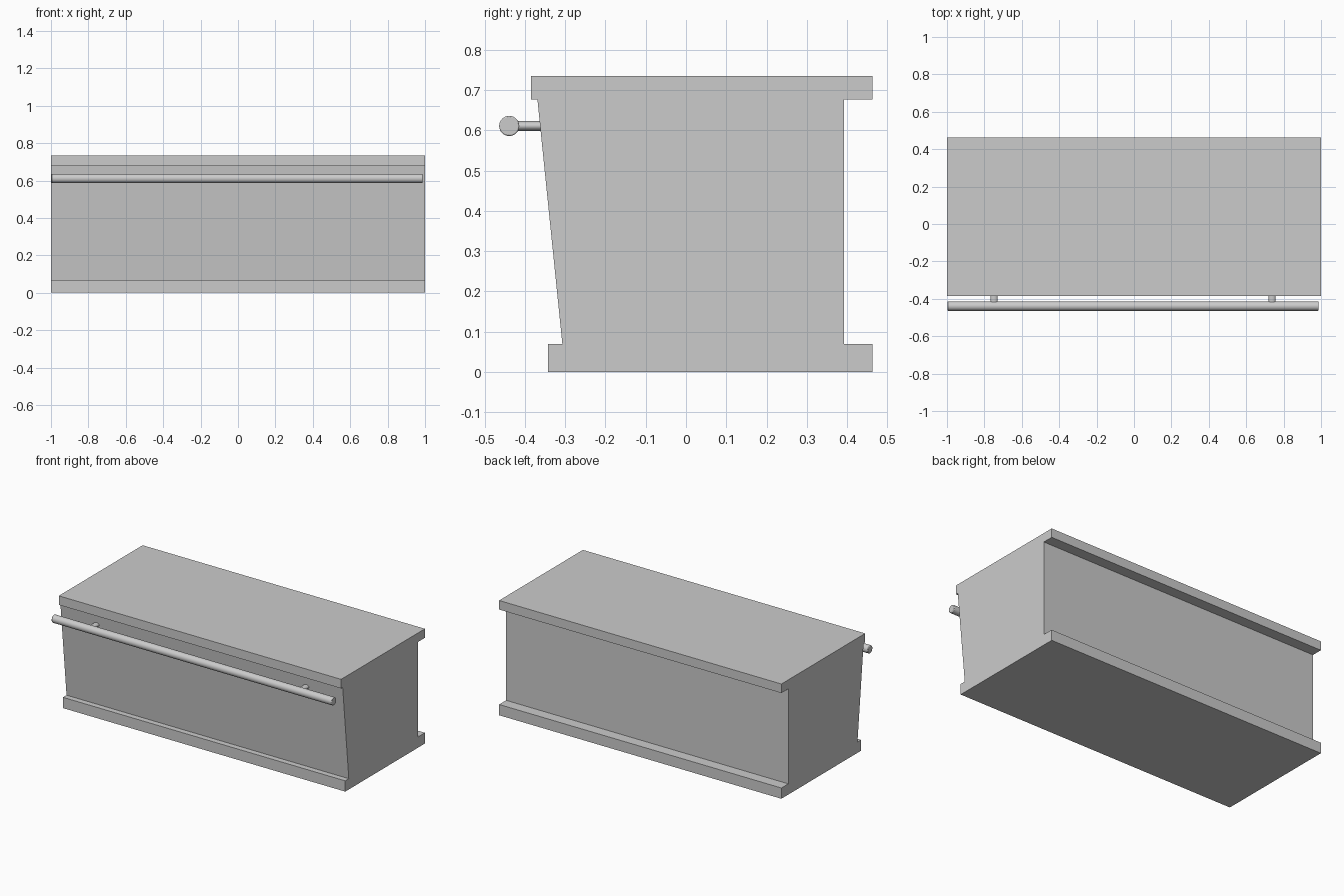
import bpy, bmesh, math
from mathutils import Matrix

if "Cube" in bpy.data.objects:
    bpy.data.objects.remove(bpy.data.objects["Cube"])


def make_object(name, bm):
    bmesh.ops.recalc_face_normals(bm, faces=bm.faces[:])
    mesh = bpy.data.meshes.new(name)
    bm.to_mesh(mesh)
    bm.free()
    obj = bpy.data.objects.new(name, mesh)
    bpy.context.collection.objects.link(obj)
    return obj


def extrude_profile(name, profile, half_width):
    """Extrude a closed (y, z) outline along x."""
    bm = bmesh.new()
    face = bm.faces.new([bm.verts.new((-half_width, y, z)) for y, z in profile])
    new = bmesh.ops.extrude_face_region(bm, geom=[face])["geom"]
    verts = [v for v in new if isinstance(v, bmesh.types.BMVert)]
    bmesh.ops.translate(bm, verts=verts, vec=(2 * half_width, 0, 0))
    return make_object(name, bm)


def cylinder(name, radius, length, axis, location, scale=(1, 1, 1), sides=32):
    """Smooth round bar along x or y."""
    turn = Matrix.Rotation(math.pi / 2, 4, "Y" if axis == "X" else "X")
    bm = bmesh.new()
    bmesh.ops.create_cone(bm, cap_ends=True, segments=sides, radius1=radius,
                          radius2=radius, depth=length, matrix=turn)
    bmesh.ops.scale(bm, verts=bm.verts[:], vec=scale)
    obj = make_object(name, bm)
    obj.location = location
    bpy.ops.object.select_all(action="DESELECT")
    obj.select_set(True)
    bpy.context.view_layer.objects.active = obj
    bpy.ops.object.shade_smooth_by_angle(angle=math.radians(40))
    return obj


# Counter: plinth, sloping front, straight back and overhanging top
extrude_profile("counter_body", [
    (-0.343, 0), (0.463, 0), (0.463, 0.069), (0.393, 0.069),
    (0.393, 0.677), (0.463, 0.677), (0.463, 0.735), (-0.385, 0.735),
    (-0.385, 0.677), (-0.369, 0.677), (-0.307, 0.069), (-0.343, 0.069),
], 1.0)

# Front rail with softened ends
RAIL_X, RAIL_Y, RAIL_Z = -0.005, -0.439, 0.611
rail = cylinder("front_rail", 0.025, 1.984, "X", (RAIL_X, RAIL_Y, RAIL_Z))
bevel = rail.modifiers.new("soft_ends", "BEVEL")
bevel.width = 0.003
bevel.segments = 2
bevel.limit_method = "ANGLE"
bevel.angle_limit = math.radians(40)

# Oval brackets joining the rail to the sloping front
for side, sign in (("left", -1), ("right", 1)):
    cylinder(f"rail_bracket_{side}", 0.0125, 0.09, "Y",
             (RAIL_X + sign * 0.743, -0.394, RAIL_Z), scale=(1.5, 1, 1), sides=24)
